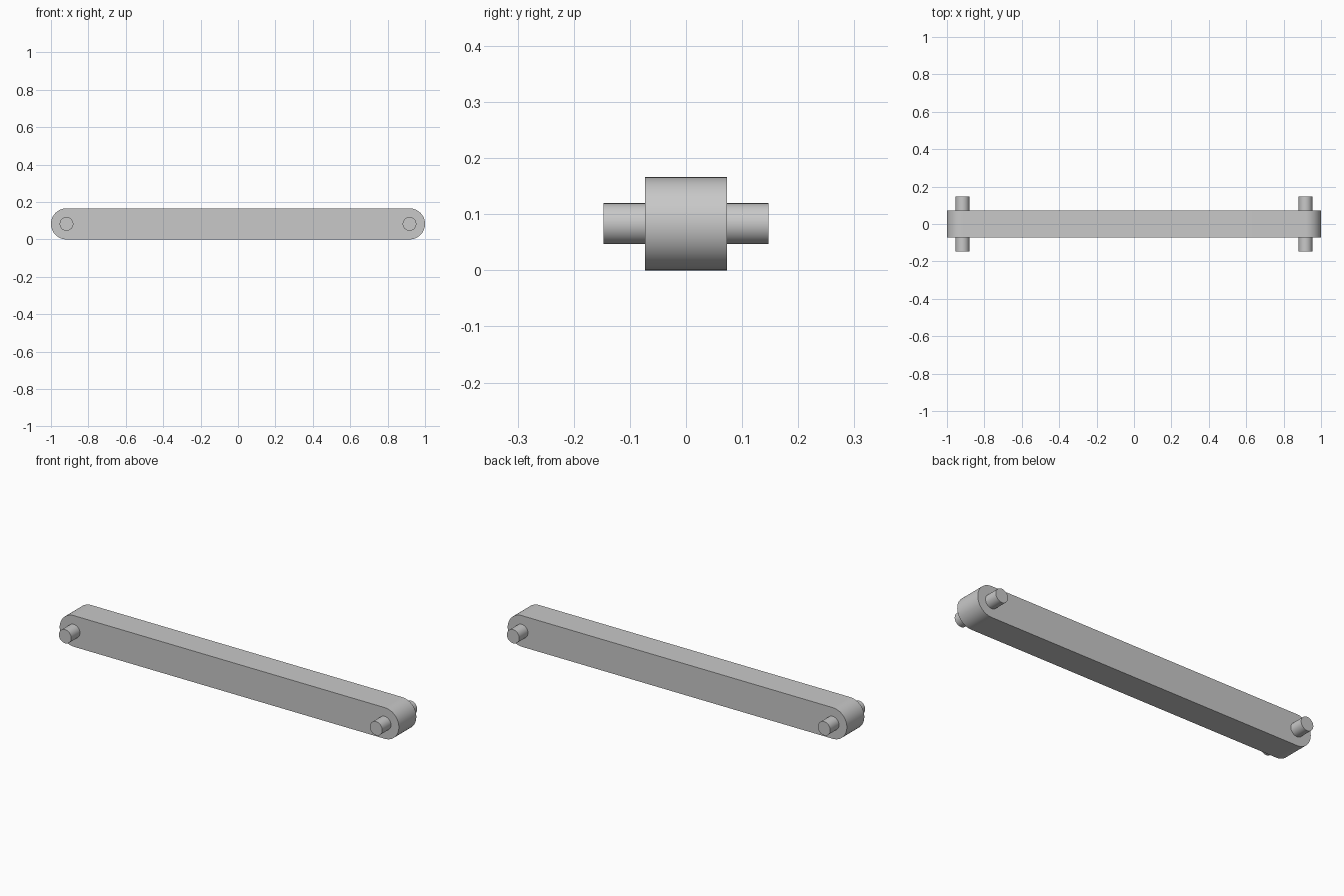
import bpy, bmesh, math

default = bpy.data.objects.get("Cube")
if default:
    bpy.data.objects.remove(default, do_unlink=True)

RADIUS = 0.083        # rounded end radius of the bar
PIN_X = 1 - RADIUS    # pin centres sit on the end arc centres
HALF_BAR = 0.0735
HALF_PIN = 0.147
PIN_RADIUS = 0.0365

grey = bpy.data.materials.new("light_grey")
grey.use_nodes = True
colour = (0.58, 0.58, 0.58, 1)
grey.diffuse_color = colour
grey.node_tree.nodes["Principled BSDF"].inputs["Base Color"].default_value = colour


def arc(cx, radius, start, sweep, steps):
    """Points (x, z) along an arc centred at the bar's mid height."""
    angles = [start + sweep * i / steps for i in range(steps + 1)]
    return [(cx + radius * math.cos(a), RADIUS + radius * math.sin(a)) for a in angles]


def extrude_outline(name, outline, half):
    """Solid made by extruding an (x, z) outline symmetrically along y."""
    bm = bmesh.new()
    face = bm.faces.new([bm.verts.new((x, -half, z)) for x, z in outline])
    result = bmesh.ops.extrude_face_region(bm, geom=[face], use_keep_orig=True)
    moved = [v for v in result["geom"] if isinstance(v, bmesh.types.BMVert)]
    bmesh.ops.translate(bm, verts=moved, vec=(0, 2 * half, 0))
    bmesh.ops.recalc_face_normals(bm, faces=bm.faces)
    mesh = bpy.data.meshes.new(name)
    bm.to_mesh(mesh)
    bm.free()
    mesh.materials.append(grey)
    obj = bpy.data.objects.new(name, mesh)
    bpy.context.collection.objects.link(obj)
    bpy.ops.object.select_all(action="DESELECT")
    obj.select_set(True)
    bpy.context.view_layer.objects.active = obj
    bpy.ops.object.shade_smooth_by_angle(angle=math.radians(30))
    return obj


# Link bar with a half-round at each end
bar_outline = (arc(PIN_X, RADIUS, -math.pi / 2, math.pi, 32)
               + arc(-PIN_X, RADIUS, math.pi / 2, math.pi, 32))
extrude_outline("link_bar", bar_outline, HALF_BAR)

# Round pins through both ends
for name, side in (("left_pin", 1), ("right_pin", -1)):
    circle = arc(side * PIN_X, PIN_RADIUS, 0, 2 * math.pi, 48)[:-1]
    extrude_outline(name, circle, HALF_PIN)
